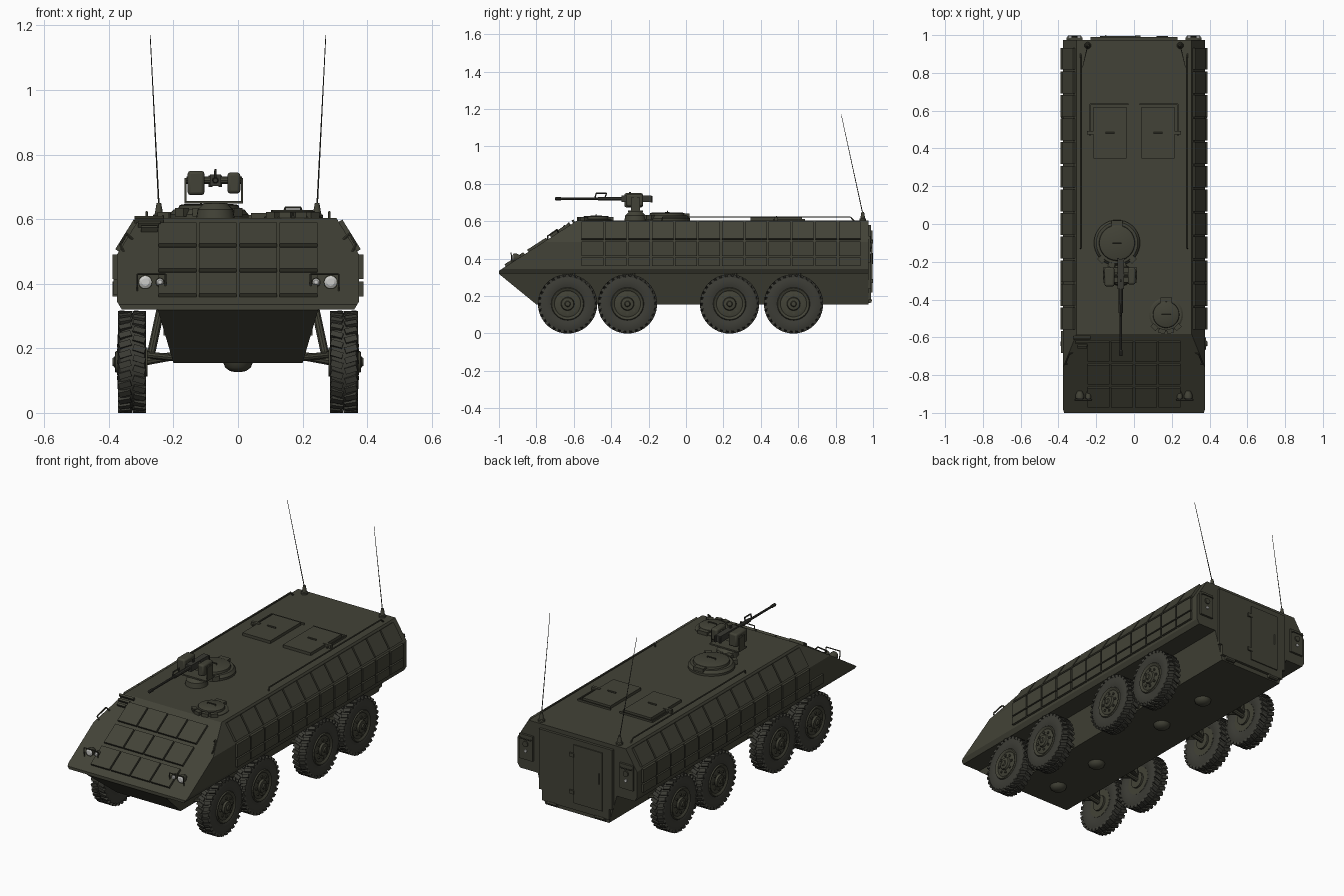
import bpy, bmesh, math
from mathutils import Matrix, Vector

old = bpy.data.objects.get("Cube")
if old:
    bpy.data.objects.remove(old)


def material(name, rgb, rough=0.7):
    m = bpy.data.materials.new(name)
    m.use_nodes = True
    m.diffuse_color = (*rgb, 1)
    bsdf = m.node_tree.nodes["Principled BSDF"]
    bsdf.inputs["Base Color"].default_value = (*rgb, 1)
    bsdf.inputs["Roughness"].default_value = rough
    return m


OLIVE = material("olive_paint", (0.055, 0.055, 0.038))
RUBBER = material("tyre_rubber", (0.045, 0.045, 0.036))
METAL = material("gun_metal", (0.04, 0.04, 0.032))
LENS = material("lamp_lens", (0.6, 0.6, 0.58), 0.3)
SIDES = (1, -1)


def finish(bm, name, mat, angle=32):
    bmesh.ops.recalc_face_normals(bm, faces=bm.faces)
    me = bpy.data.meshes.new(name)
    bm.to_mesh(me)
    bm.free()
    me.materials.append(mat)
    me.shade_smooth()
    me.set_sharp_from_angle(angle=math.radians(angle))
    ob = bpy.data.objects.new(name, me)
    bpy.context.collection.objects.link(ob)
    return ob


def box(bm, loc, size, rot=0, axis='X'):
    mx = Matrix.Translation(loc) @ Matrix.Rotation(rot, 4, axis) @ Matrix.Diagonal((*size, 1))
    bmesh.ops.create_cube(bm, size=1, matrix=mx)


def lathe(bm, pts, loc=(0, 0, 0), direction=(0, 0, 1), n=24):
    """Revolve (radius, height) points around a direction."""
    q = Vector(direction).to_track_quat('Z', 'Y').to_matrix().to_4x4()
    mx = Matrix.Translation(loc) @ q
    rings = []
    for r, h in pts:
        rings.append([bm.verts.new(mx @ Vector((r * math.cos(a), r * math.sin(a), h)))
                      for a in (math.tau * i / n for i in range(n))])
    for a, b in zip(rings, rings[1:]):
        for i in range(n):
            j = (i + 1) % n
            bm.faces.new((a[i], a[j], b[j], b[i]))
    bm.faces.new(rings[0])
    bm.faces.new(rings[-1])


def rod(bm, a, b, r, r2=None, n=10):
    a, b = Vector(a), Vector(b)
    d = b - a
    lathe(bm, [(r, 0), (r if r2 is None else r2, d.length)], a, d, n)


def path(bm, pts, r, n=6):
    for a, b in zip(pts, pts[1:]):
        rod(bm, a, b, r, n=n)


def prism(section, y0, y1, cut_point, cut_normal):
    """Symmetric section extruded along y and trimmed by one sloping plane."""
    bm = bmesh.new()
    loop = section + [(-x, z) for x, z in reversed(section)]
    f = bm.faces.new([bm.verts.new((x, y0, z)) for x, z in loop])
    ext = bmesh.ops.extrude_face_region(bm, geom=[f])
    moved = [v for v in ext["geom"] if isinstance(v, bmesh.types.BMVert)]
    bmesh.ops.translate(bm, verts=moved, vec=(0, y1 - y0, 0))
    bmesh.ops.bisect_plane(bm, geom=bm.verts[:] + bm.edges[:] + bm.faces[:],
                           plane_co=cut_point, plane_no=cut_normal, clear_outer=True)
    bmesh.ops.holes_fill(bm, edges=[e for e in bm.edges if e.is_boundary], sides=0)
    return bm


# Hull: sponson body with sloped glacis, tapered lower tub
PITCH = math.atan2(0.27, 0.42)
GN = Vector((0, -math.sin(PITCH), math.cos(PITCH)))
NOSE = Vector((0, -1, 0.335))
upper = [(0.25, 0.32), (0.36, 0.32), (0.375, 0.345), (0.375, 0.49), (0.305, 0.603)]
finish(prism(upper, -1, 0.975, NOSE, GN), "upper_hull", OLIVE, 15)
lower = [(0.2, 0.155), (0.25, 0.325)]
finish(prism(lower, -1, 0.975, (0, -1, 0.318), (0, -0.163, -0.2)), "lower_hull", OLIVE, 15)


def on_glacis(x, y, lift=0):
    return Vector((x, y, NOSE.z + (y + 1) * math.tan(PITCH))) + GN * lift


# Armour tiles on the glacis
bm = bmesh.new()
for row in range(3):
    for col in range(4):
        box(bm, on_glacis((col - 1.5) * 0.125, -0.913 + row * 0.121, 0.004),
            (0.117, 0.12, 0.018), PITCH)
finish(bm, "glacis_tiles", OLIVE)

# Armour tiles on both flanks, sloped row above two upright rows
TILT = math.atan2(0.07, 0.113)
bm = bmesh.new()
for s in SIDES:
    for i in range(12):
        y = -0.5 + i * 0.125
        box(bm, (s * 0.344, y, 0.548), (0.018, 0.116, 0.108), -s * TILT, 'Y')
        box(bm, (s * 0.378, y, 0.453), (0.02, 0.116, 0.076))
        box(bm, (s * 0.378, y, 0.384), (0.02, 0.116, 0.046))
box(bm, (-0.379, -0.625, 0.39), (0.014, 0.115, 0.05))
finish(bm, "flank_tiles", OLIVE)

# Vent slats beside the glacis tiles
bm = bmesh.new()
for i in range(3):
    box(bm, on_glacis(-0.275, -0.645 + i * 0.023, 0.006), (0.05 + 0.02 * i, 0.012, 0.02), PITCH)
finish(bm, "vent_slats", OLIVE)

# Headlamps with guards
cases, lenses, guards = bmesh.new(), bmesh.new(), bmesh.new()
for s in SIDES:
    for x, r in ((0.287, 0.019), (0.242, 0.011)):
        p = Vector((s * x, -0.905, 0.405))
        lathe(cases, [(r * 0.6, -0.022), (r + 0.003, 0), (r + 0.003, 0.018)], p, (0, -1, 0), 16)
        lathe(lenses, [(r, 0.014), (r, 0.019), (r * 0.6, 0.024)], p, (0, -1, 0), 16)
        box(cases, p - Vector((0, 0, 0.02)), (0.012, 0.02, 0.03))
    path(guards, [(s * 0.312, -0.93, 0.37), (s * 0.312, -0.935, 0.43),
                  (s * 0.225, -0.935, 0.43), (s * 0.225, -0.93, 0.37)], 0.003)
finish(cases, "headlamp_cases", OLIVE)
finish(lenses, "headlamp_lenses", LENS)
finish(guards, "headlamp_guards", OLIVE)

# Wheels: tyre with staggered lugs, dished rim with nuts
bm = bmesh.new()
lathe(bm, [(0.083, -0.036), (0.095, -0.042), (0.13, -0.043), (0.146, -0.038), (0.151, -0.02),
           (0.151, 0.02), (0.146, 0.038), (0.13, 0.043), (0.095, 0.042), (0.083, 0.036)],
      direction=(1, 0, 0), n=48)
for side in SIDES:
    for i in range(30):
        a = math.tau * (i + 0.25 * side) / 30
        mx = (Matrix.Rotation(a, 4, 'X') @ Matrix.Translation((side * 0.022, 0, 0.15))
              @ Matrix.Rotation(side * 0.3, 4, 'Z') @ Matrix.Diagonal((0.038, 0.019, 0.016, 1)))
        bmesh.ops.create_cube(bm, size=1, matrix=mx)
tyre = finish(bm, "tyre", RUBBER)
bm = bmesh.new()
lathe(bm, [(0.08, -0.037), (0.088, 0.039), (0.084, 0.045), (0.078, 0.044), (0.07, 0.037),
           (0.064, 0.039), (0.036, 0.041), (0.032, 0.052), (0.016, 0.054), (0.012, 0.06)],
      direction=(1, 0, 0), n=32)
for i in range(8):
    a = math.tau * i / 8
    lathe(bm, [(0.007, 0.036), (0.007, 0.046)], (0, 0.05 * math.cos(a), 0.05 * math.sin(a)),
          (1, 0, 0), 6)
rim = finish(bm, "wheel_rim", OLIVE)
AXLES = (-0.633, -0.313, 0.233, 0.575)
for s in SIDES:
    for k, y in enumerate(AXLES):
        for src in (tyre, rim):
            ob = src
            if (s, k) != (1, 0):
                ob = src.copy()
                bpy.context.collection.objects.link(ob)
            ob.location = (s * 0.328, y, 0.158)
            ob.rotation_euler.z = 0 if s == 1 else math.pi

# Suspension arms, struts, drive shafts and belly housings
bm = bmesh.new()
for y in AXLES:
    for s in SIDES:
        rod(bm, (s * 0.18, y, 0.18), (s * 0.3, y, 0.158), 0.014)
        for d in (-0.05, 0.05):
            rod(bm, (s * 0.19, y + d, 0.17), (s * 0.285, y, 0.18), 0.011)
        rod(bm, (s * 0.24, y + 0.03, 0.32), (s * 0.27, y + 0.01, 0.18), 0.013)
        lathe(bm, [(0.045, 0), (0.045, 0.02)], (s * 0.28, y, 0.158), (s, 0, 0), 16)
    lathe(bm, [(0.046, 0.0), (0.04, 0.016), (0.026, 0.027), (0.008, 0.031)], (0, y, 0.157), (0, 0, -1))
finish(bm, "suspension", OLIVE)

# Commander cupola and forward hatch
ROOF = 0.6
for name, x, y, r, h in (("cupola", -0.09, -0.1, 0.122, 0.03), ("driver_hatch", 0.17, -0.48, 0.09, 0.012)):
    bm = bmesh.new()
    lathe(bm, [(r, 0), (r, h * 0.5), (r * 0.9, h), (r * 0.78, h), (r * 0.76, h + 0.012),
               (r * 0.68, h + 0.016), (r * 0.05, h + 0.018)], (x, y, ROOF), n=36)
    top = ROOF + h + 0.018
    path(bm, [(x - 0.025, y, top - 0.004), (x - 0.025, y, top + 0.006),
              (x + 0.025, y, top + 0.006), (x + 0.025, y, top - 0.004)], 0.003)
    box(bm, (x, y + r * 0.85, ROOF + h), (0.06, 0.03, 0.02))
    for a in (-0.75, -0.25, 0.25, 0.75):
        box(bm, (x + r * math.sin(a), y - r * math.cos(a), ROOF + h * 0.7), (0.036, 0.024, 0.026), a, 'Z')
    finish(bm, name, OLIVE)

# Weapon mount: pedestal, yoke, ammunition box, sight
GX, GZ = -0.07, 0.72
bm = bmesh.new()
lathe(bm, [(0.06, 0), (0.055, 0.03), (0.035, 0.05)], (GX, -0.27, ROOF))
box(bm, (GX - 0.005, -0.27, 0.653), (0.18, 0.08, 0.008))
for x in (-0.162, 0.013):
    box(bm, (x, -0.27, 0.69), (0.006, 0.05, 0.075))
rod(bm, (-0.16, -0.27, GZ), (0.012, -0.27, GZ), 0.012)
mount = finish(bm, "weapon_mount", OLIVE)
bm = bmesh.new()
box(bm, (-0.13, -0.28, 0.712), (0.052, 0.1, 0.075))
box(bm, (-0.013, -0.275, 0.712), (0.04, 0.09, 0.065))
pods = finish(bm, "ammunition_and_sight_boxes", OLIVE)
bev = pods.modifiers.new("soft_edges", 'BEVEL')
bev.width, bev.segments = 0.009, 2

# Machine gun
bm = bmesh.new()
box(bm, (GX, -0.265, GZ), (0.034, 0.16, 0.036))
rod(bm, (GX, -0.34, GZ), (GX, -0.47, GZ), 0.011)
rod(bm, (GX, -0.47, GZ), (GX, -0.7, GZ), 0.0065)
lathe(bm, [(0.007, 0), (0.009, 0.004), (0.009, 0.03), (0.006, 0.034)], (GX, -0.666, GZ), (0, -1, 0), 10)
path(bm, [(GX, -0.435, GZ), (GX, -0.425, 0.75), (GX, -0.48, 0.75), (GX, -0.488, GZ)], 0.004)
box(bm, (GX, -0.3, 0.745), (0.006, 0.012, 0.02))
for x in (-0.015, 0.015):
    rod(bm, (GX + x, -0.185, 0.735), (GX + x, -0.185, 0.7), 0.006)
finish(bm, "machine_gun", METAL)

# Rear roof hatches with raised frames, hinges and handles
bm = bmesh.new()
for s in SIDES:
    x = s * 0.127
    box(bm, (x, 0.483, 0.608), (0.175, 0.275, 0.022))
    box(bm, (s * 0.225, 0.483, 0.612), (0.05, 0.018, 0.02))
    box(bm, (x + s * 0.004, 0.634, 0.606), (0.205, 0.006, 0.014))
    box(bm, (s * 0.232, 0.55, 0.606), (0.006, 0.17, 0.014))
    rod(bm, (x - 0.025, 0.483, 0.624), (x + 0.025, 0.483, 0.624), 0.004)
finish(bm, "roof_hatches", OLIVE)

# Roof rails, antennas
rails, bases, whips = bmesh.new(), bmesh.new(), bmesh.new()
for s in SIDES:
    path(rails, [(s * 0.283, -0.13, 0.6), (s * 0.283, -0.125, 0.622),
                 (s * 0.283, 0.88, 0.622), (s * 0.283, 0.9, 0.6)], 0.004)
    lathe(bases, [(0.018, 0), (0.018, 0.012), (0.013, 0.016), (0.007, 0.05)], (s * 0.245, 0.945, ROOF), n=14)
    rod(whips, (s * 0.245, 0.945, 0.64), (s * 0.272, 0.83, 1.17), 0.0025, 0.0012, 6)
    # grab handles on the front shoulders
    path(rails, [(s * 0.325, -0.68, 0.535), (s * 0.345, -0.69, 0.555),
                 (s * 0.365, -0.74, 0.52), (s * 0.35, -0.74, 0.49)], 0.004)
finish(rails, "roof_rails", OLIVE)
finish(bases, "antenna_bases", OLIVE)
finish(whips, "antenna_whips", METAL)

# Rear ramp with inset door, hinges and handle
bm = bmesh.new()
box(bm, (0, 0.981, 0.41), (0.46, 0.018, 0.34))
box(bm, (0, 0.981, 0.21), (0.42, 0.018, 0.06))
box(bm, (-0.08, 0.992, 0.385), (0.18, 0.008, 0.33))
for z in (0.28, 0.49):
    box(bm, (0.02, 0.993, z), (0.03, 0.012, 0.02))
rod(bm, (-0.15, 0.996, 0.37), (-0.15, 0.996, 0.43), 0.004)
for x in (-0.15, 0.15):
    rod(bm, (x - 0.03, 0.98, 0.175), (x + 0.03, 0.98, 0.175), 0.014)
finish(bm, "rear_ramp", OLIVE)

# Tail lamp panels
panel, lamps = bmesh.new(), bmesh.new()
for s in SIDES:
    box(panel, (s * 0.315, 0.98, 0.45), (0.085, 0.014, 0.14))
    path(panel, [(s * 0.28, 0.982, 0.5), (s * 0.28, 0.996, 0.5),
                 (s * 0.35, 0.996, 0.5), (s * 0.35, 0.982, 0.5)], 0.003)
    lathe(panel, [(0.016, 0), (0.016, 0.008)], (s * 0.315, 0.986, 0.47), (0, 1, 0), 14)
    lathe(lamps, [(0.008, 0), (0.008, 0.007)], (s * 0.315, 0.986, 0.43), (0, 1, 0), 14)
finish(panel, "tail_lamp_panels", OLIVE)
finish(lamps, "tail_lamp_lenses", LENS)
